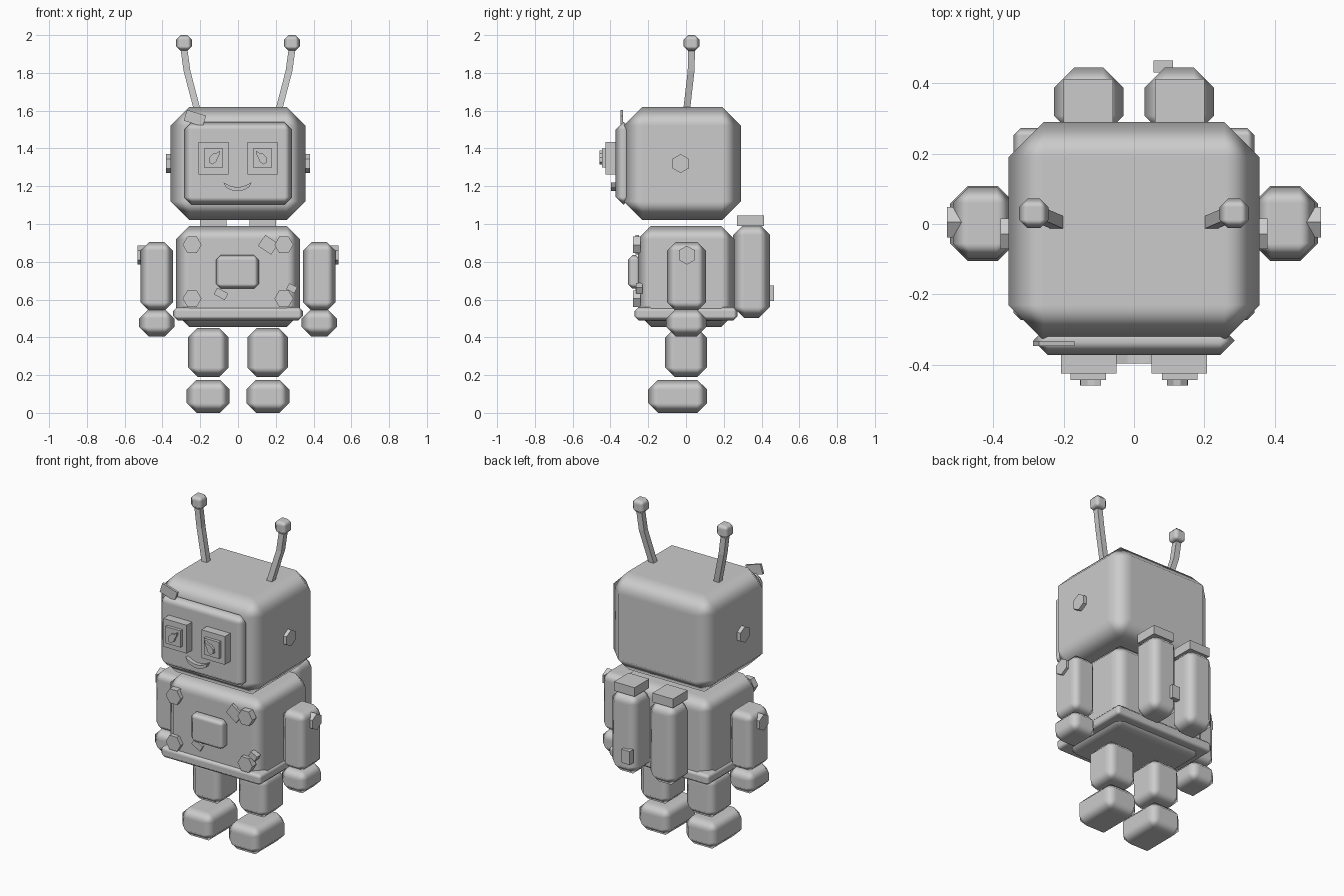
import bpy, bmesh, math
from mathutils import Vector, Matrix

if "Cube" in bpy.data.objects:
    bpy.data.objects.remove(bpy.data.objects["Cube"])

grey = bpy.data.materials.new("plain grey")
grey.diffuse_color = (0.6, 0.6, 0.6, 1)
grey.use_nodes = True
grey.node_tree.nodes["Principled BSDF"].inputs["Base Color"].default_value = grey.diffuse_color


def finish(name, bm, smooth=False):
    bmesh.ops.recalc_face_normals(bm, faces=bm.faces)
    me = bpy.data.meshes.new(name)
    bm.to_mesh(me)
    bm.free()
    me.materials.append(grey)
    for p in me.polygons:
        p.use_smooth = smooth
    ob = bpy.data.objects.new(name, me)
    bpy.context.collection.objects.link(ob)
    return ob


def box(name, x, y, z, bevel=0.0, turn=0.0):
    """Box from (min, max) ranges, chamfered, optionally turned about y."""
    bm = bmesh.new()
    bmesh.ops.create_cube(bm, size=1)
    size = [r[1] - r[0] for r in (x, y, z)]
    bmesh.ops.scale(bm, vec=size, verts=bm.verts)
    bmesh.ops.rotate(bm, matrix=Matrix.Rotation(turn, 3, 'Y'), verts=bm.verts)
    ob = finish(name, bm, bevel > 0)
    ob.location = [sum(r) / 2 for r in (x, y, z)]
    if bevel:
        m = ob.modifiers.new("chamfer", 'BEVEL')
        m.width = bevel
        m.segments = 1
        m.harden_normals = True
    return ob


def prism(name, outline, y0, y1):
    """Extrude an (x, z) outline from y0 to y1."""
    bm = bmesh.new()
    f = bm.faces.new([bm.verts.new((px, y0, pz)) for px, pz in outline])
    r = bmesh.ops.extrude_face_region(bm, geom=[f])
    vs = [g for g in r["geom"] if isinstance(g, bmesh.types.BMVert)]
    bmesh.ops.translate(bm, vec=(0, y1 - y0, 0), verts=vs)
    return finish(name, bm)


def hexagon(cx, cz, r, start=0.0):
    return [(cx + r * math.cos(start + i * math.pi / 3),
             cz + r * math.sin(start + i * math.pi / 3)) for i in range(6)]


def side_bolt(name, s, x0, x1, y, z, r, start):
    bm = bmesh.new()
    loops = [[bm.verts.new((s * x, py, pz)) for py, pz in hexagon(y, z, r, start)]
             for x in (x0, x1)]
    for lp in loops:
        bm.faces.new(lp)
    for i in range(6):
        j = (i + 1) % 6
        bm.faces.new((loops[0][i], loops[0][j], loops[1][j], loops[1][i]))
    return finish(name, bm)


def rod(name, points, w):
    """Square rod through points, with level cross-sections."""
    bm = bmesh.new()
    rings = [[bm.verts.new(Vector(p) + Vector((a * w, b * w, 0)))
              for a, b in ((-1, -1), (1, -1), (1, 1), (-1, 1))] for p in points]
    for a, b in zip(rings, rings[1:]):
        for i in range(4):
            j = (i + 1) % 4
            bm.faces.new((a[i], a[j], b[j], b[i]))
    bm.faces.new(rings[0])
    bm.faces.new(rings[-1])
    return finish(name, bm)


def mid(c, half):
    return (c - half, c + half)


# Head and face panel
box("head", (-0.357, 0.357), (-0.33, 0.29), (1.02, 1.62), 0.1)
box("face_panel", (-0.285, 0.285), (-0.372, -0.29), (1.102, 1.54), 0.04)

# Mouth: curved strip
arc = [-1, -0.6, -0.2, 0.2, 0.6, 1]
upper = [(0.075 * t - 0.003, 1.195 + 0.026 * t * t) for t in arc]
lower = [(0.062 * t - 0.003, 1.173 + 0.022 * t * t) for t in reversed(arc)]
prism("mouth", upper + lower, -0.397, -0.36)

# Patches on forehead and chest
box("forehead_patch", mid(-0.228, 0.053), (-0.347, -0.333), mid(1.56, 0.03), 0, 0.3)
box("chest_patch_upper", mid(0.16, 0.042), (-0.268, -0.25), mid(0.89, 0.035), 0, 0.6)
box("chest_patch_lower", mid(-0.09, 0.033), (-0.268, -0.25), mid(0.63, 0.02), 0, 0.5)
box("chest_patch_side", mid(0.285, 0.024), (-0.266, -0.23), mid(0.66, 0.018), 0, 0.5)

# Torso, belt and chest panel
box("torso", (-0.328, 0.328), (-0.255, 0.257), (0.455, 0.99), 0.07)
box("belt", (-0.343, 0.343), (-0.273, 0.273), (0.49, 0.56), 0.022)
box("chest_panel", (-0.117, 0.11), (-0.308, -0.24), (0.658, 0.835), 0.025)

for s, side in ((-1, "left"), (1, "right")):
    def span(a, b):
        return tuple(sorted((s * a, s * b)))

    # Eyes
    box(side + "_eye_frame", span(0.05, 0.208), (-0.425, -0.36), (1.262, 1.435))
    box(side + "_eye", span(0.08, 0.181), (-0.444, -0.42), (1.298, 1.4))
    pupil = [(0.152, 1.352), (0.154, 1.328), (0.136, 1.316), (0.116, 1.328),
             (0.108, 1.35), (0.098, 1.366), (0.094, 1.388), (0.112, 1.376), (0.132, 1.372)]
    prism(side + "_pupil", [(s * a, b) for a, b in pupil], -0.459, -0.44)

    # Antennas
    rod(side + "_antenna", [(s * 0.215, 0.003, 1.6), (s * 0.27, 0.027, 1.81),
                            (s * 0.288, 0.03, 1.94)], 0.018)
    box(side + "_antenna_tip", mid(s * 0.285, 0.042), mid(0.03, 0.042),
        (1.917, 2.0), 0.024)

    # Bolts on ears, shoulders and chest
    side_bolt(side + "_ear_bolt", s, 0.34, 0.38, -0.028, 1.32, 0.05, math.pi / 2)
    side_bolt(side + "_shoulder_bolt", s, 0.49, 0.531, 0.005, 0.835, 0.05, math.pi / 2)
    for z, level in ((0.89, "upper"), (0.605, "lower")):
        prism(f"{side}_{level}_chest_bolt", hexagon(s * 0.243, z, 0.05), -0.28, -0.24)

    # Arms and hands
    box(side + "_arm", span(0.345, 0.515), (-0.1, 0.105), (0.54, 0.905), 0.045)
    box(side + "_hand", span(0.337, 0.523), (-0.105, 0.108), (0.405, 0.55), 0.05)

    # Legs and feet
    box(side + "_leg", span(0.05, 0.264), (-0.11, 0.11), (0.19, 0.45), 0.05)
    box(side + "_foot", span(0.044, 0.272), (-0.2, 0.112), (0.005 - 0.005, 0.175), 0.052)

    # Back tanks with caps
    box(side + "_tank", span(0.03, 0.228), (0.25, 0.445), (0.503, 1.0), 0.058)
    box(side + "_tank_cap", span(0.06, 0.2), (0.27, 0.412), (0.99, 1.045))

# Valve on one tank
box("tank_valve", (0.056, 0.111), (0.43, 0.465), (0.593, 0.675))
